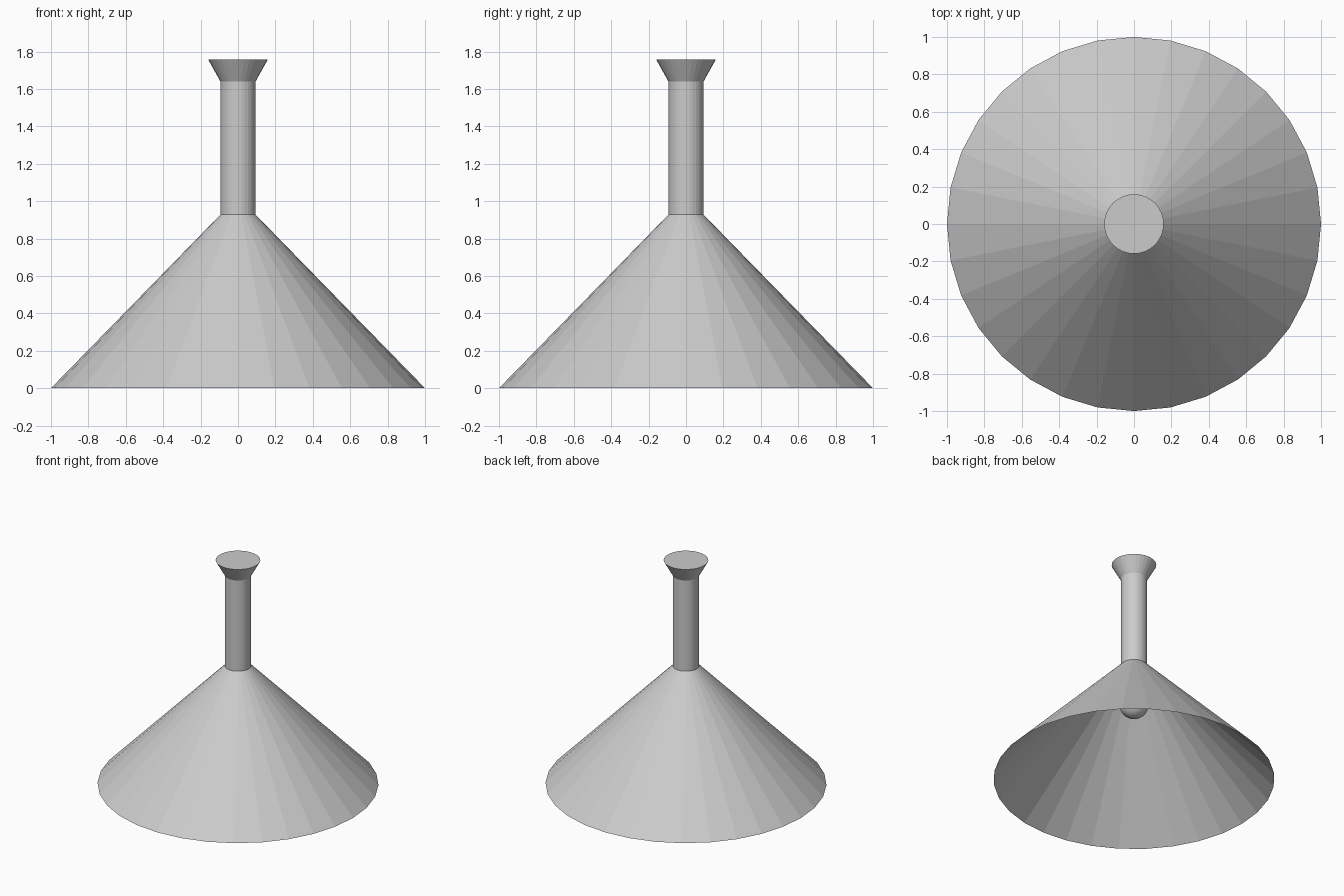
import bpy, bmesh, math

if "Cube" in bpy.data.objects:
    bpy.data.objects.remove(bpy.data.objects["Cube"])

SIDES = 32


def lathe(name, profile, smooth=False):
    """Revolve (radius, z) points around z; radius 0 closes to a pole."""
    bm = bmesh.new()
    rings = []
    for r, z in profile:
        if r == 0:
            rings.append([bm.verts.new((0, 0, z))] * SIDES)
        else:
            rings.append([bm.verts.new((r * math.cos(a), r * math.sin(a), z))
                          for a in (2 * math.pi * i / SIDES for i in range(SIDES))])
    for low, high in zip(rings, rings[1:]):
        for i in range(SIDES):
            j = (i + 1) % SIDES
            bm.faces.new(list(dict.fromkeys((low[i], low[j], high[j], high[i]))))
    mesh = bpy.data.meshes.new(name)
    bm.to_mesh(mesh)
    bm.free()
    for p in mesh.polygons:
        p.use_smooth = smooth
    obj = bpy.data.objects.new(name, mesh)
    bpy.context.collection.objects.link(obj)
    return obj


# Open thin conical shade
lathe("shade", [(1.0, 0.0), (0.094, 0.928)])

# Stem rising from the shade
lathe("stem", [(0, 0.928), (0.094, 0.928), (0.094, 1.64)])

# Flared ceiling mount with a closed top
lathe("ceiling_mount", [(0.094, 1.64), (0.159, 1.757), (0, 1.757)])

# Round bulb and its short socket inside the shade
R, ZC = 0.104, 0.61
arc = [(R * math.sin(t), ZC - R * math.cos(t))
       for t in (math.pi * k / 12 for k in range(1, 10))]
lathe("bulb", [(0, ZC - R)] + arc, smooth=True)
lathe("socket", [(arc[-1][0], arc[-1][1]), (arc[-1][0], 0.928)])
